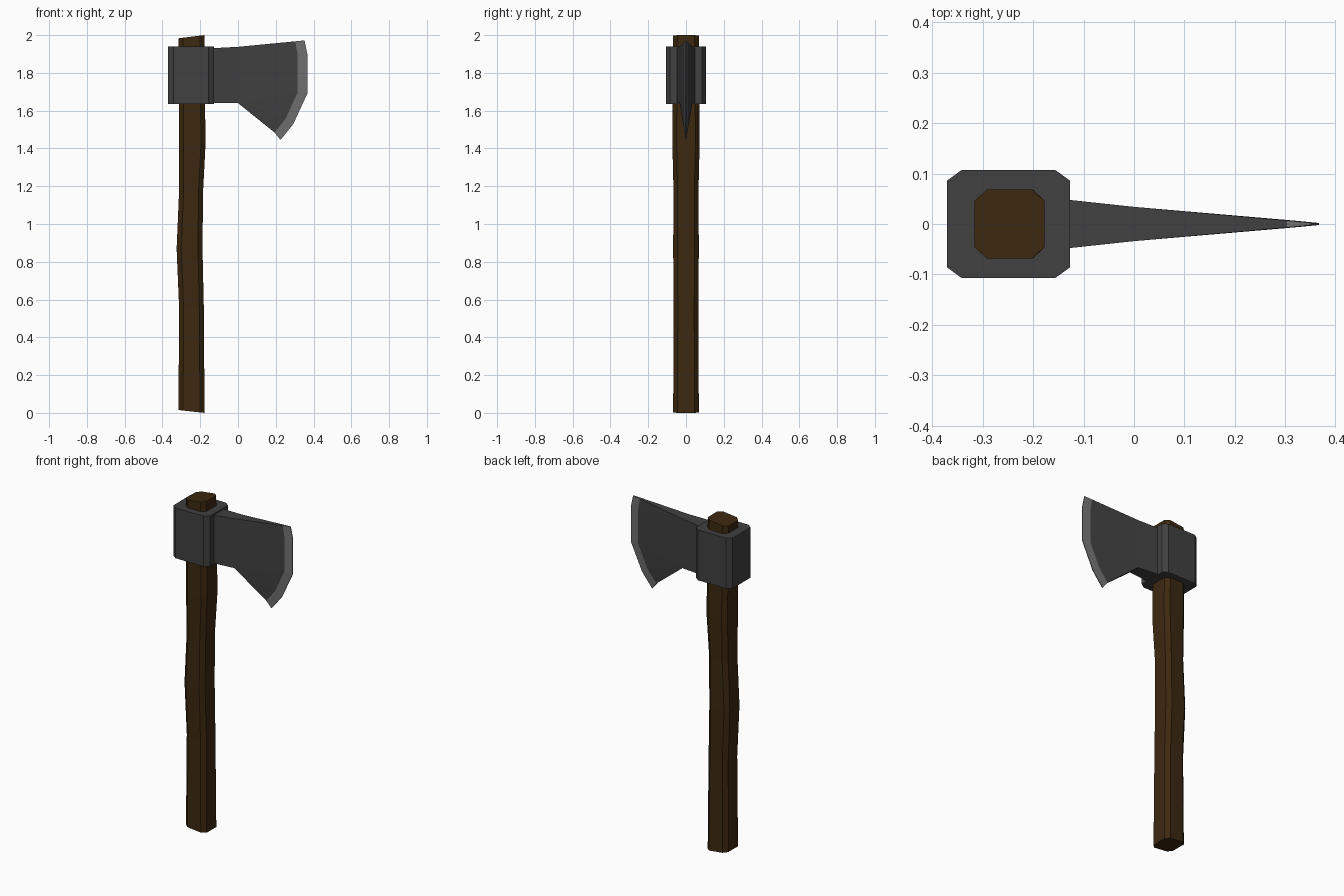
import bpy, bmesh

if "Cube" in bpy.data.objects:
    bpy.data.objects.remove(bpy.data.objects["Cube"])


def material(name, rgb):
    m = bpy.data.materials.new(name)
    m.diffuse_color = (*rgb, 1)
    m.use_nodes = True
    m.node_tree.nodes["Principled BSDF"].inputs["Base Color"].default_value = m.diffuse_color
    return m


WOOD = material("dark_wood", (0.045, 0.021, 0.005))
IRON = material("dark_iron", (0.052, 0.052, 0.052))
STEEL = material("sharpened_steel", (0.165, 0.165, 0.165))


def finish(name, bm, *mats):
    bmesh.ops.recalc_face_normals(bm, faces=bm.faces)
    me = bpy.data.meshes.new(name)
    bm.to_mesh(me)
    bm.free()
    ob = bpy.data.objects.new(name, me)
    bpy.context.collection.objects.link(ob)
    for m in mats:
        me.materials.append(m)
    return ob


def octagon(x0, x1, hy, cx, cy):
    """Rectangle with cut corners, as (x, y) points."""
    return [(x0 + cx, -hy), (x1 - cx, -hy), (x1, -hy + cy), (x1, hy - cy),
            (x1 - cx, hy), (x0 + cx, hy), (x0, hy - cy), (x0, -hy + cy)]


def loft(bm, rings):
    """Skin a stack of equal rings and cap both ends."""
    rows = [[bm.verts.new(p) for p in r] for r in rings]
    for a, b in zip(rows, rows[1:]):
        for i in range(len(a)):
            j = (i + 1) % len(a)
            bm.faces.new((a[i], a[j], b[j], b[i]))
    bm.faces.new(rows[0][::-1])
    bm.faces.new(rows[-1])


# Handle: gently bent octagonal shaft with slanted ends
# each section: z on the right, left x, right x, half depth, rise of left side
sections = [(0.0, -0.315, -0.177, 0.068, 0.015),
            (0.56, -0.312, -0.181, 0.065, 0),
            (0.87, -0.325, -0.188, 0.068, 0),
            (1.17, -0.312, -0.185, 0.066, 0),
            (1.42, -0.312, -0.172, 0.072, 0),
            (2.0, -0.316, -0.178, 0.068, -0.017)]
rings = []
for z, x0, x1, hy, rise in sections:
    rings.append([(x, y, z + rise * (x1 - x) / (x1 - x0))
                  for x, y in octagon(x0, x1, hy, 0.024, 0.022)])
bm = bmesh.new()
loft(bm, rings)
finish("handle", bm, WOOD)

# Collar: chamfered block around the handle
bm = bmesh.new()
loft(bm, [[(x, y, z) for x, y in octagon(-0.371, -0.127, 0.107, 0.029, 0.021)]
          for z in (1.636, 1.94)])
finish("collar", bm, IRON)

# Blade: tapering cheek that flares into a bevelled cutting edge
neck = [(-0.13, 1.931), (-0.13, 1.64)]
cheek = [(0.0, 1.938), (0.0, 1.64)]
bevel = [(0.303, 1.967), (0.315, 1.90), (0.315, 1.695), (0.252, 1.557), (0.193, 1.485)]
edge = [(0.352, 1.972), (0.367, 1.90), (0.367, 1.69), (0.293, 1.53), (0.225, 1.445)]

bm = bmesh.new()
outlines = []
for side in (-1, 1):
    n, c, b, e = [[bm.verts.new((x, side * hy, z)) for x, z in pts]
                  for pts, hy in ((neck, 0.048), (cheek, 0.034),
                                  (bevel, 0.007), (edge, 0.002))]
    for f in ((n[0], c[0], c[1], n[1]), (c[0], b[0], b[1]),
              (c[0], b[1], b[2], c[1]), (c[1], b[2], b[3]), (c[1], b[3], b[4])):
        bm.faces.new(f)
    for i in range(4):
        bm.faces.new((b[i], e[i], e[i + 1], b[i + 1])).material_index = 1
    outlines.append([n[0], c[0], b[0], *e, b[4], c[1], n[1]])
# rim joining both cheeks; the sharpened stretch is steel
p, q = outlines
for i in range(len(p)):
    j = (i + 1) % len(p)
    f = bm.faces.new((p[i], p[j], q[j], q[i]))
    f.material_index = 1 if 2 <= i <= 7 else 0
finish("blade", bm, IRON, STEEL)
